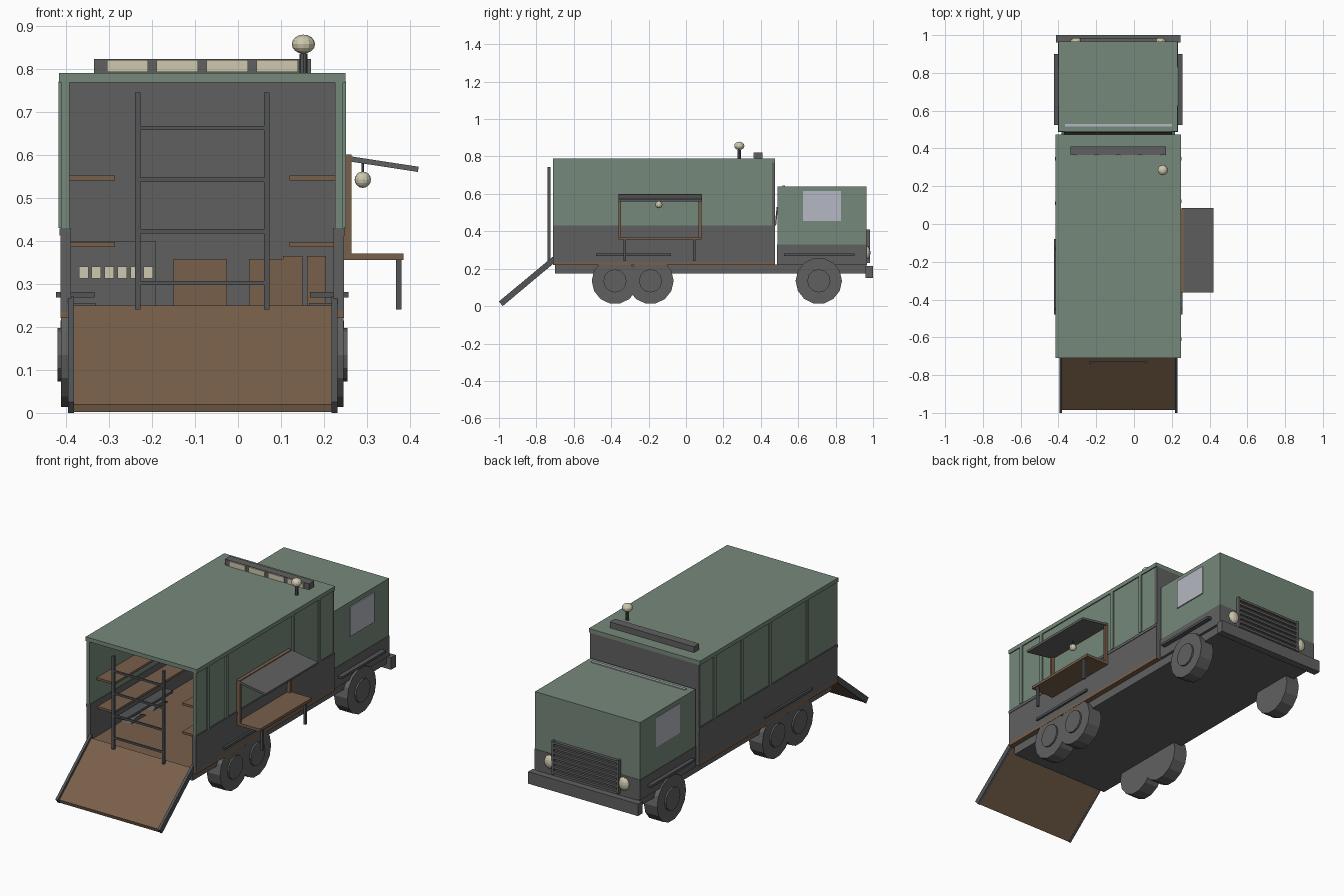
import bpy, bmesh, math
from mathutils import Matrix

if "Cube" in bpy.data.objects:
    bpy.data.objects.remove(bpy.data.objects["Cube"])


def material(name, rgb):
    m = bpy.data.materials.new(name)
    m.use_nodes = True
    m.diffuse_color = (*rgb, 1)
    m.node_tree.nodes["Principled BSDF"].inputs["Base Color"].default_value = (*rgb, 1)
    return m


GREEN = material("sage green", (0.18, 0.25, 0.195))
GREY = material("dark grey", (0.118, 0.118, 0.118))
STEEL = material("steel grey", (0.085, 0.09, 0.095))
WOOD = material("brown wood", (0.19, 0.115, 0.07))
CREAM = material("cream lamp", (0.62, 0.58, 0.43))
GLASS = material("pale glass", (0.46, 0.48, 0.54))
MID = -0.083  # centre line of the vehicle


def finish(name, bm, mat):
    bmesh.ops.recalc_face_normals(bm, faces=bm.faces)
    mesh = bpy.data.meshes.new(name)
    bm.to_mesh(mesh)
    bm.free()
    mesh.materials.append(mat)
    ob = bpy.data.objects.new(name, mesh)
    bpy.context.collection.objects.link(ob)
    return ob


def box(name, mat, x, y, z):
    bm = bmesh.new()
    bmesh.ops.create_cube(bm, size=1)
    for v in bm.verts:
        v.co = [r[0] if c < 0 else r[1] for c, r in zip(v.co, (x, y, z))]
    return finish(name, bm, mat)


def prism(name, mat, axis, profile, lo, hi):
    """Extrude a flat profile along x or y."""
    bm = bmesh.new()
    place = (lambda p, d: (d, *p)) if axis == "x" else (lambda p, d: (p[0], d, p[1]))
    a = [bm.verts.new(place(p, lo)) for p in profile]
    b = [bm.verts.new(place(p, hi)) for p in profile]
    bm.faces.new(a)
    bm.faces.new(b)
    for i in range(len(a)):
        j = (i + 1) % len(a)
        bm.faces.new((a[i], a[j], b[j], b[i]))
    return finish(name, bm, mat)


def disc(name, mat, centre, radius, depth, axis, sides=12):
    bm = bmesh.new()
    turn = Matrix.Rotation(math.pi / 2, 4, "Y") if axis == "x" else Matrix()
    bmesh.ops.create_cone(bm, cap_ends=True, segments=sides, radius1=radius,
                          radius2=radius, depth=depth,
                          matrix=Matrix.Translation(centre) @ turn)
    return finish(name, bm, mat)


def ball(name, mat, centre, radius, scale=(1, 1, 1)):
    bm = bmesh.new()
    bmesh.ops.create_uvsphere(bm, u_segments=12, v_segments=8, radius=radius,
                              matrix=Matrix.Translation(centre) @ Matrix.Diagonal((*scale, 1)))
    return finish(name, bm, mat)


def both_sides(name, mat, inner, outer, y, z):
    """Matching boxes on both sides, given as distances from the centre line."""
    box("left_" + name, mat, (MID + inner, MID + outer), y, z)
    box("right_" + name, mat, (MID - outer, MID - inner), y, z)


# Chassis, bumper and cargo floor
box("chassis", GREY, (-0.385, 0.218), (-0.70, 0.965), (0.175, 0.222))
box("bumper", GREY, (-0.412, 0.246), (0.96, 1.0), (0.15, 0.215))
box("cargo_floor", WOOD, (-0.412, 0.246), (-0.71, 0.475), (0.221, 0.237))

# Cargo box, open at the ramp end
both_sides("lower_wall", GREY, 0.305, 0.329, (-0.71, 0.475), (0.237, 0.43))
both_sides("upper_wall", GREEN, 0.309, 0.327, (-0.71, 0.46), (0.43, 0.77))
box("cargo_roof", GREEN, (-0.416, 0.25), (-0.71, 0.475), (0.768, 0.79))
box("bulkhead", GREY, (-0.41, 0.244), (0.456, 0.475), (0.237, 0.769))
both_sides("belt_trim", GREY, 0.309, 0.332, (-0.71, 0.475), (0.412, 0.428))
for y in (0.345, 0.11, -0.13, -0.45):
    box("right_wall_rib", GREEN, (-0.417, -0.40), (y - 0.009, y + 0.009), (0.43, 0.77))
for y in (0.345, 0.12, -0.45, -0.61):
    box("left_wall_rib", GREEN, (0.235, 0.251), (y - 0.009, y + 0.009), (0.43, 0.77))

# Shelves and furniture inside
for z in (0.385, 0.54):
    both_sides("shelf", WOOD, 0.203, 0.309, (-0.65, 0.35), (z, z + 0.012))
box("console", GREY, (-0.388, -0.19), (0.25, 0.456), (0.237, 0.40))
for i in range(6):
    x = -0.37 + i * 0.03
    box("console_screen", CREAM, (x, x + 0.022), (0.244, 0.25), (0.312, 0.34))
for x0, x1, top in ((-0.15, -0.025, 0.358), (0.025, 0.105, 0.358),
                    (0.105, 0.15, 0.365), (0.16, 0.205, 0.365)):
    box("wooden_crate", WOOD, (x0, x1), (0.30, 0.42), (0.237, top))

# Loading ramp with side rails
prism("ramp_panel", WOOD, "x", [(-0.71, 0.25), (-0.985, 0.02), (-0.98, 0.002), (-0.705, 0.23)],
      -0.385, 0.22)
for x in (-0.395, 0.217):
    prism("ramp_rail", STEEL, "x", [(-0.705, 0.27), (-1.0, 0.025), (-0.98, 0.0), (-0.70, 0.235)],
          x, x + 0.014)

# Ladder
both_sides("ladder_rail", STEEL, 0.144, 0.156, (-0.74, -0.725), (0.24, 0.745))
for i in range(4):
    z = 0.297 + i * 0.12
    box("ladder_rung", STEEL, (MID - 0.145, MID + 0.145), (-0.737, -0.728), (z, z + 0.01))

# Cab with side windows
box("cab_lower", GREY, (-0.402, 0.232), (0.487, 0.967), (0.22, 0.33))
box("cab_upper", GREEN, (-0.40, 0.23), (0.49, 0.965), (0.33, 0.64))
both_sides("cab_window", GLASS, 0.312, 0.319, (0.625, 0.83), (0.455, 0.615))
box("cab_roof_strip", GLASS, (-0.365, 0.20), (0.515, 0.53), (0.638, 0.645))
prism("cab_gap_plate", GREY, "x",
      [(0.474, 0.43), (0.482, 0.43), (0.492, 0.53), (0.485, 0.53)], -0.37, 0.20)

# Grille and headlamps
box("grille_back", STEEL, (-0.285, 0.115), (0.96, 0.97), (0.24, 0.40))
both_sides("grille_frame", GREY, 0.19, 0.202, (0.965, 0.984), (0.23, 0.41))
for i in range(7):
    z = 0.235 + i * 0.0265
    box("grille_slat", GREY, (MID - 0.2, MID + 0.2), (0.965, 0.982), (z, z + 0.012))
for x in (MID - 0.222, MID + 0.222):
    ball("headlamp", CREAM, (x, 0.967, 0.285), 0.032, (1, 0.6, 1.1))

# Wheels with hubs, and mudguards above them
for y in (-0.38, -0.19, 0.71):
    for side in (-1, 1):
        disc("wheel", GREY, (MID + side * 0.288, y, 0.135), 0.124, 0.08, "x", 14)
        disc("wheel_hub", GREY, (MID + side * 0.331, y, 0.135), 0.062, 0.012, "x", 12)
for y in ((-0.48, -0.08), (0.525, 0.9)):
    both_sides("mudguard", STEEL, 0.25, 0.34, y, (0.268, 0.281))

# Roof light bar and lamp on a post
box("light_bar", GREY, (-0.335, 0.17), (0.366, 0.41), (0.79, 0.822))
for i in range(4):
    x = -0.305 + i * 0.116
    box("light_bar_lens", CREAM, (x, x + 0.096), (0.36, 0.366), (0.792, 0.82))
disc("roof_lamp_post", STEEL, (0.152, 0.285, 0.81), 0.009, 0.05, "z", 8)
ball("roof_lamp", CREAM, (0.152, 0.285, 0.857), 0.027, (1, 1, 0.82))

# Serving hatch: frame, awning, counter, legs and hanging lamp
for y in (-0.362, 0.068):
    box("hatch_post", WOOD, (0.245, 0.264), (y, y + 0.015), (0.355, 0.60))
box("hatch_header", WOOD, (0.245, 0.264), (-0.362, 0.083), (0.585, 0.60))
prism("awning", GREY, "y", [(0.255, 0.585), (0.257, 0.597), (0.42, 0.572), (0.418, 0.56)],
      -0.362, 0.086)
box("counter", WOOD, (0.245, 0.385), (-0.362, 0.083), (0.355, 0.37))
for y in (-0.333, 0.037):
    box("counter_leg", STEEL, (0.367, 0.38), (y, y + 0.013), (0.24, 0.356))
ball("hanging_lamp", CREAM, (0.29, -0.145, 0.542), 0.019)
disc("lamp_cord", STEEL, (0.29, -0.145, 0.572), 0.003, 0.03, "z", 6)
